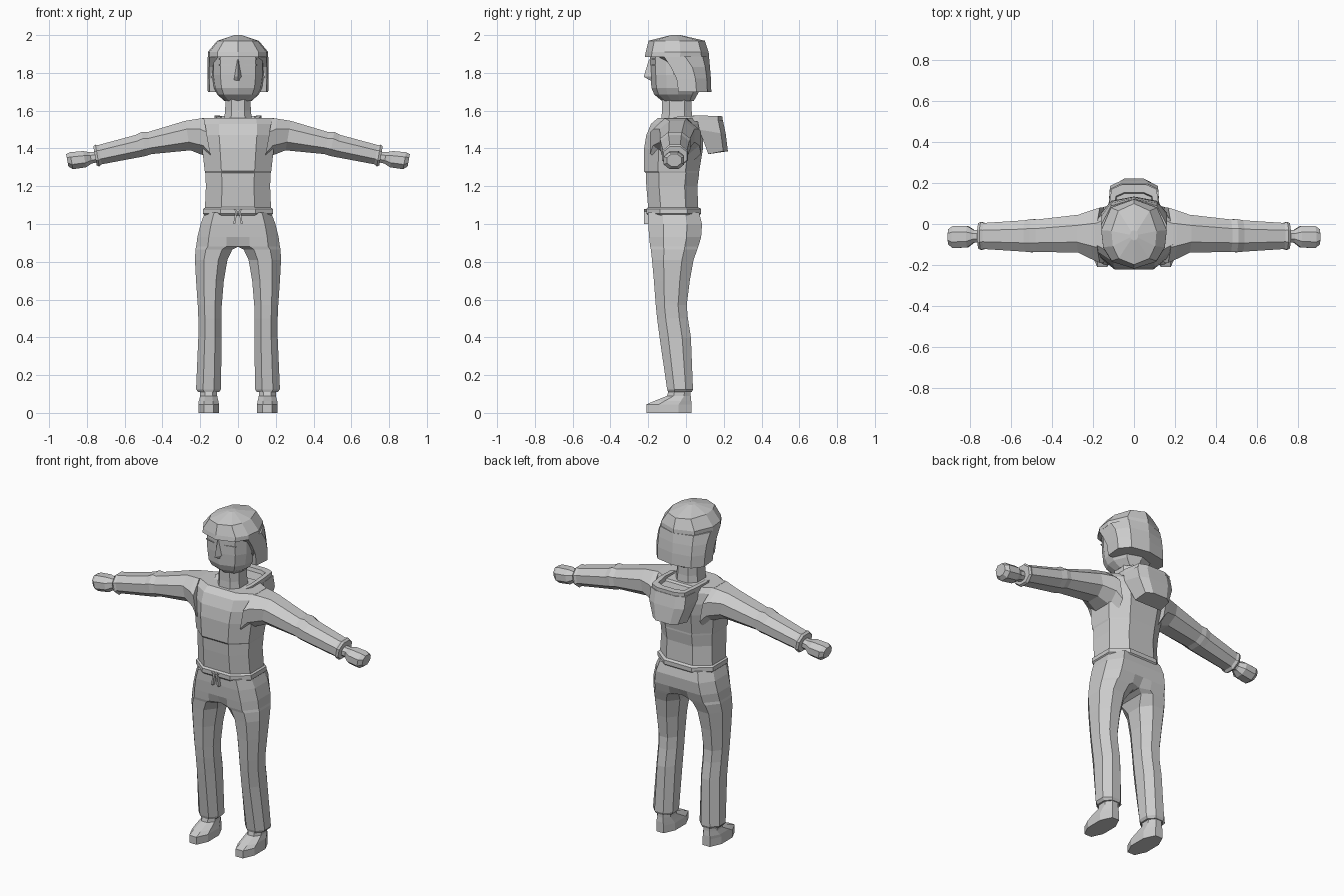
import bpy
import bmesh

default_cube = bpy.data.objects.get("Cube")
if default_cube:
    bpy.data.objects.remove(default_cube)

grey = (.6, .6, .6, 1)
clay = bpy.data.materials.new("plain grey")
clay.use_nodes = True
clay.diffuse_color = grey
clay.node_tree.nodes["Principled BSDF"].inputs["Base Color"].default_value = grey


def skin(name, rings, mirror=False, closed=False):
    """Bridge equal rings of points; cap the ends, or join last ring to first."""
    bm = bmesh.new()
    loops = [[bm.verts.new(point) for point in ring] for ring in rings]
    pairs = list(zip(loops, loops[1:]))
    if closed:
        pairs.append((loops[-1], loops[0]))
    else:
        bm.faces.new(loops[0])
        bm.faces.new(loops[-1])
    for low, high in pairs:
        for i, corner in enumerate(low):
            bm.faces.new((low[i - 1], corner, high[i], high[i - 1]))
    bmesh.ops.recalc_face_normals(bm, faces=bm.faces[:])
    mesh = bpy.data.meshes.new(name)
    bm.to_mesh(mesh)
    bm.free()
    mesh.materials.append(clay)
    part = bpy.data.objects.new(name, mesh)
    bpy.context.collection.objects.link(part)
    if mirror:
        part.modifiers.new("mirror", "MIRROR").use_mirror_merge = False


def octagon(a_low, a_high, b_low, b_high, inner=1.0, cut=.28):
    """Box outline with cut corners; inner scales the cut on the low-a side."""
    a, b = (a_high - a_low) * cut, (b_high - b_low) * cut
    return [(a_low, b_low + b * inner), (a_low + a, b_low), (a_high - a, b_low), (a_high, b_low + b),
            (a_high, b_high - b), (a_high - a, b_high), (a_low + a, b_high), (a_low, b_high - b * inner)]


def level(z, half, front, back):
    """Horizontal section centred on the body."""
    return [(x, y, z) for x, y in octagon(-half, half, front, back, cut=.25)]


def leg_level(z, inside, outside, front, back, inner=1.0):
    """Horizontal section through the left leg."""
    return [(x, y, z) for x, y in octagon(inside, outside, front, back, inner)]


def arm_slice(x, front, back, bottom, top, lean=.18):
    """Upright section through the left arm; lean draws the underside inward."""
    return [(x - lean * (top - z), y, z) for y, z in octagon(front, back, bottom, top)]


def head_level(z, half, front, back, blunt=.1):
    """Ten-sided section of the head; blunt sets how far the face curves back."""
    depth = back - front
    side = [(0, front), (half * .68, front + depth * blunt), (half * .94, front + depth * blunt * 3),
            (half, front + depth * .55), (half * .7, back - depth * .12), (0, back)]
    return mirrored([(x, y, z) for x, y in side])


def mirrored(side):
    """Complete a left-hand outline with its right-hand half."""
    return side + [(-x, y, z) for x, y, z in reversed(side) if x > 0]


# Sweater body with a crease below the chest and a gathered hem
skin("sweater_body", [
    level(z=1.08, half=.175, front=-.2, back=.065),
    level(z=1.2, half=.17, front=-.21, back=.06),
    level(z=1.27, half=.173, front=-.213, back=.07),
    level(z=1.28, half=.176, front=-.222, back=.07),
    level(z=1.4, half=.19, front=-.222, back=.09),
    level(z=1.47, half=.2, front=-.21, back=.09),
    level(z=1.53, half=.2, front=-.185, back=.075),
    level(z=1.56, half=.19, front=-.15, back=.05)])
skin("waist_hem", [
    level(z=1.045, half=.175, front=-.2, back=.07),
    level(z=1.055, half=.186, front=-.21, back=.08),
    level(z=1.08, half=.184, front=-.21, back=.08),
    level(z=1.09, half=.17, front=-.2, back=.06)])

# Sleeves with an elbow fold and a cuff
skin("sleeve", [
    arm_slice(x=.18, front=-.19, back=.08, bottom=1.3, top=1.56),
    arm_slice(x=.21, front=-.175, back=.07, bottom=1.36, top=1.557),
    arm_slice(x=.28, front=-.14, back=.045, bottom=1.39, top=1.546),
    arm_slice(x=.48, front=-.136, back=.022, bottom=1.37, top=1.486),
    arm_slice(x=.51, front=-.138, back=.024, bottom=1.36, top=1.488),
    arm_slice(x=.54, front=-.135, back=.018, bottom=1.354, top=1.472),
    arm_slice(x=.74, front=-.122, back=.005, bottom=1.316, top=1.418),
    arm_slice(x=.755, front=-.126, back=.01, bottom=1.304, top=1.42),
    arm_slice(x=.766, front=-.12, back=.004, bottom=1.31, top=1.41)], mirror=True)
skin("hand", [
    arm_slice(x=.74, front=-.09, back=-.03, bottom=1.33, top=1.385),
    arm_slice(x=.785, front=-.09, back=-.03, bottom=1.32, top=1.38),
    arm_slice(x=.82, front=-.114, back=-.01, bottom=1.3, top=1.386),
    arm_slice(x=.89, front=-.118, back=-.01, bottom=1.29, top=1.38),
    arm_slice(x=.91, front=-.1, back=-.025, bottom=1.305, top=1.37)], mirror=True)

# Trousers: each half runs from the waist through the crotch to the ankle
skin("trouser_half", [
    leg_level(z=1.06, inside=0, outside=.176, front=-.2, back=.07, inner=0),
    leg_level(z=1, inside=0, outside=.198, front=-.2, back=.085, inner=0),
    leg_level(z=.93, inside=0, outside=.215, front=-.195, back=.08, inner=0),
    leg_level(z=.88, inside=0, outside=.222, front=-.19, back=.065, inner=.3),
    leg_level(z=.865, inside=.03, outside=.225, front=-.186, back=.06, inner=.5),
    leg_level(z=.81, inside=.056, outside=.228, front=-.18, back=.04),
    leg_level(z=.7, inside=.075, outside=.222, front=-.17, back=.02),
    leg_level(z=.57, inside=.086, outside=.213, front=-.16, back=.004),
    leg_level(z=.5, inside=.087, outside=.21, front=-.153, back=.01),
    leg_level(z=.4, inside=.087, outside=.21, front=-.14, back=.026),
    leg_level(z=.125, inside=.09, outside=.222, front=-.1, back=.037),
    leg_level(z=.11, inside=.1, outside=.21, front=-.095, back=.03)], mirror=True)

# Shoes
skin("shoe", [
    leg_level(z=0, inside=.1, outside=.21, front=-.21, back=.028),
    leg_level(z=.045, inside=.1, outside=.21, front=-.21, back=.028),
    leg_level(z=.062, inside=.104, outside=.208, front=-.17, back=.028),
    leg_level(z=.09, inside=.11, outside=.2, front=-.1, back=.025),
    leg_level(z=.13, inside=.11, outside=.2, front=-.09, back=.025)], mirror=True)

# Neck and face
skin("neck", [level(z=1.5, half=.08, front=-.135, back=.04),
              level(z=1.6, half=.068, front=-.127, back=.03),
              level(z=1.68, half=.066, front=-.127, back=.03)])
skin("face", [
    head_level(z=1.65, half=.07, front=-.125, back=.04),
    head_level(z=1.685, half=.11, front=-.168, back=.06),
    head_level(z=1.72, half=.128, front=-.183, back=.08),
    head_level(z=1.79, half=.138, front=-.188, back=.09),
    head_level(z=1.92, half=.138, front=-.19, back=.09)])


def nose_level(z, half, tip):
    return [(-half, -.17, z), (0, tip, z), (half, -.17, z)]


skin("nose", [nose_level(z=1.76, half=.026, tip=-.19), nose_level(z=1.78, half=.024, tip=-.224),
              nose_level(z=1.87, half=.01, tip=-.196)])
skin("ear", [arm_slice(x=.12, front=-.06, back=-.02, bottom=1.755, top=1.83),
             arm_slice(x=.15, front=-.065, back=-.015, bottom=1.76, top=1.835)], mirror=True)

# Lids as thin slivers across the face
for lid, height in (("upper_lid", 1.87), ("lower_lid", 1.84)):
    skin(lid, [[(x, y, height), (x, y, height + .005), (x, y + .01, height + .005), (x, y + .01, height)]
               for x, y in ((.035, -.183), (.1, -.165))], mirror=True)

# Hair: crown with fringe, then the bob behind the cheeks
skin("hair_crown", [
    head_level(z=1.885, half=.16, front=-.218, back=.122),
    head_level(z=1.91, half=.16, front=-.213, back=.12),
    head_level(z=1.97, half=.11, front=-.198, back=.1),
    head_level(z=2, half=.02, front=-.08, back=-.03)])
skin("hair_bob", [
    head_level(z=1.7, half=.16, front=-.04, back=.134, blunt=0),
    head_level(z=1.77, half=.162, front=-.05, back=.132, blunt=0),
    head_level(z=1.83, half=.162, front=-.08, back=.127, blunt=0),
    head_level(z=1.887, half=.16, front=-.16, back=.122, blunt=.05)])

# Collar band that widens into the hood opening
opening = mirrored([(.065, -.145, 1.54), (.125, -.04, 1.57), (.125, .07, 1.574),
                    (.11, .17, 1.572), (.06, .192, 1.57)])


def rim(scale, drop):
    return [(x * scale, y * scale, z - drop) for x, y, z in opening]


skin("collar_band", [rim(1, drop=.03), rim(1, drop=0), rim(.8, drop=0), rim(.76, drop=.03)], closed=True)


def hood_level(half, near, far, top, bottom):
    """Hood section: near edge against the back, bevelled far edge."""
    return mirrored([(half, near, bottom), (half * .93, far - .025, top), (half * .53, far, top)])


# Hood hanging down the back
skin("hood", [hood_level(half=.126, near=.06, far=.195, top=1.55, bottom=1.55),
              hood_level(half=.126, near=.07, far=.21, top=1.48, bottom=1.5),
              hood_level(half=.09, near=.118, far=.222, top=1.385, bottom=1.37)])

# Drawstring: a bow with two hanging ends


def cord_slice(x, z):
    return [(x - .005, -.222, z), (x + .005, -.222, z), (x + .005, -.2, z), (x - .005, -.2, z)]


skin("drawstring_end", [cord_slice(x=.008, z=1.07), cord_slice(x=.02, z=1)], mirror=True)
skin("drawstring_bow", [cord_slice(x=.004, z=1.06), cord_slice(x=.02, z=1.08)], mirror=True)
